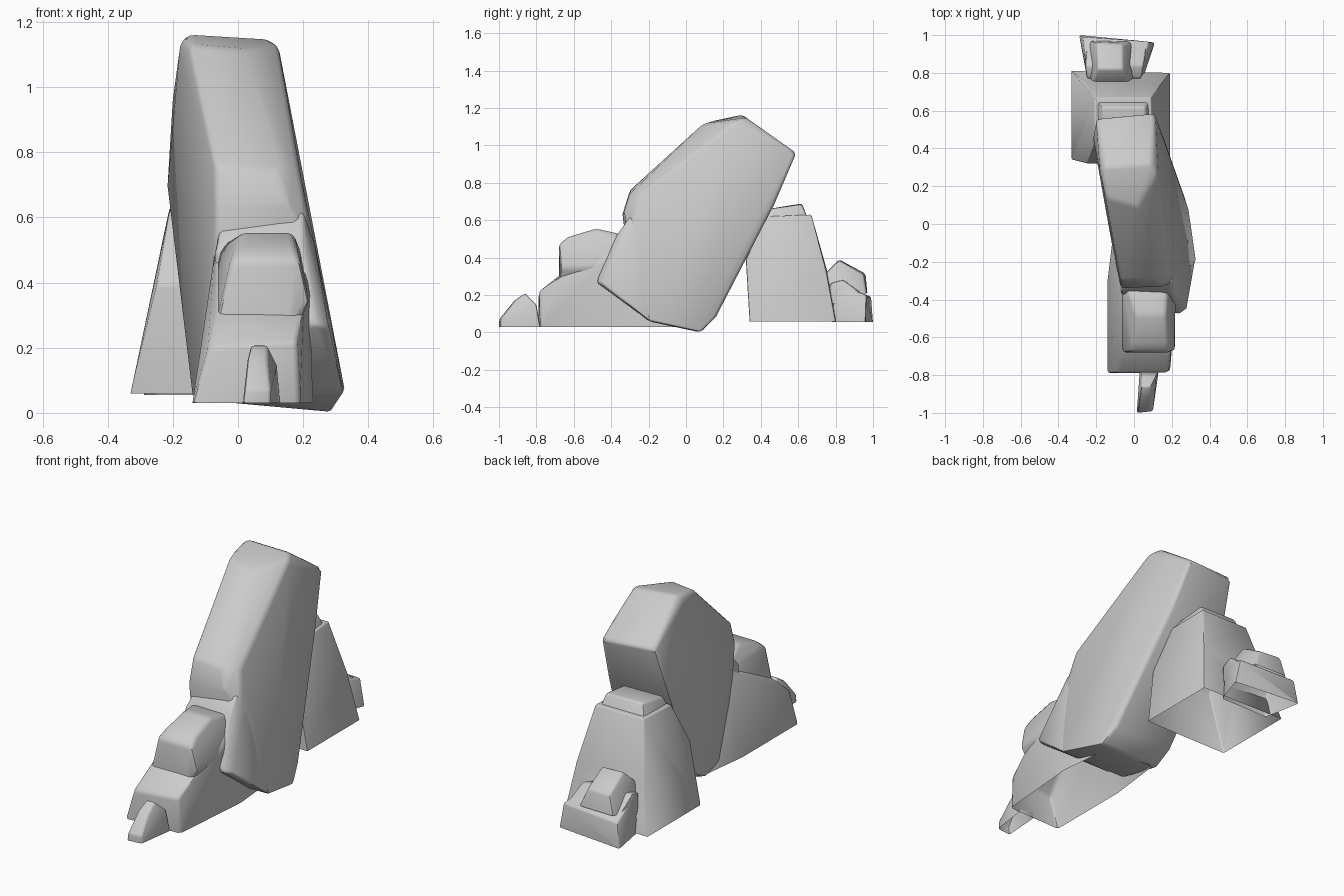
import bpy
import bmesh
import math


def rock(name, points, bevel=0.02, open_base=False):
    """Chiselled stone: convex hull of its corners with softened edges."""
    bm = bmesh.new()
    for p in points:
        bm.verts.new(p)
    res = bmesh.ops.convex_hull(bm, input=bm.verts)
    junk = {g for g in res["geom_interior"] + res["geom_unused"]
            if isinstance(g, bmesh.types.BMVert)}
    bmesh.ops.delete(bm, geom=list(junk), context='VERTS')
    bmesh.ops.dissolve_limit(bm, angle_limit=math.radians(4),
                             verts=bm.verts, edges=bm.edges)
    bmesh.ops.recalc_face_normals(bm, faces=bm.faces)
    edges = [e for e in bm.edges if len(e.link_faces) == 2
             and e.calc_face_angle() > math.radians(28)
             and not (open_base and any(f.normal.z < -0.95 for f in e.link_faces))]
    bmesh.ops.bevel(bm, geom=edges, offset=bevel, segments=2, profile=0.5,
                    affect='EDGES', clamp_overlap=True)
    # keep softened corners within the stone's own extents
    for v in bm.verts:
        for i in range(3):
            vals = [p[i] for p in points]
            v.co[i] = min(max(v.co[i], min(vals)), max(vals))
    bm.normal_update()
    if open_base:
        down = [f for f in bm.faces if f.normal.z < -0.95]
        bmesh.ops.delete(bm, geom=down, context='FACES')
    mesh = bpy.data.meshes.new(name)
    bm.to_mesh(mesh)
    bm.free()
    ob = bpy.data.objects.new(name, mesh)
    bpy.context.collection.objects.link(ob)
    bpy.ops.object.select_all(action='DESELECT')
    ob.select_set(True)
    bpy.context.view_layer.objects.active = ob
    bpy.ops.object.shade_smooth_by_angle(angle=math.radians(40))
    return ob


# Tall boulder leaning backwards
rock("leaning_boulder", [
    (-.15, .30, 1.165), (.09, .32, 1.15), (-.15, .14, 1.13), (.02, .09, 1.115),
    (-.18, .28, 1.13), (.125, .27, 1.13),
    (-.20, .56, .97), (.11, .59, .96), (-.22, .47, .70), (.15, .47, .68),
    (-.18, .30, .44), (.21, .31, .44),
    (-.14, .13, .10), (.26, .17, .19), (.26, .16, .08),
    (.29, .08, 0), (.33, -.20, .06), (-.14, .02, .04), (-.10, -.20, .06),
    (-.07, -.30, .76), (.12, -.30, .75), (.19, -.25, .74),
    (-.07, -.34, .63), (.15, -.33, .65), (.22, -.30, .55), (-.07, -.30, .30),
    (.24, -.30, .40),
], bevel=0.018)
# Its foot, spreading forward on the right
rock("boulder_foot", [
    (.24, -.48, .27), (.28, -.45, .26), (.20, -.37, .52), (.20, -.30, .62),
    (.235, -.28, .52), (.325, -.20, .065), (.25, .03, .03), (.22, -.05, .45),
    (-.10, .0, .05), (-.07, -.37, .50), (-.05, -.30, .60), (-.08, -.34, .20),
    (.0, -.20, .06),
], bevel=0.012)

# Front ledge and the block sitting on it
rock("front_ledge", [
    (-.14, -.79, .03), (.19, -.78, .03), (.23, -.30, .03), (.20, .03, .03),
    (-.10, .03, .03), (-.14, -.30, .03),
    (-.09, -.79, .20), (.18, -.785, .22), (-.06, -.67, .31), (.20, -.67, .30),
    (-.07, -.30, .50), (.22, -.45, .38), (.20, -.30, .50),
], bevel=0.015, open_base=True)
rock("front_block", [
    (.00, -.63, .51), (.18, -.63, .51), (.01, -.48, .555), (.17, -.48, .555),
    (-.02, -.68, .47), (.19, -.68, .47), (-.06, -.68, .30), (.22, -.67, .34),
    (.17, -.67, .25), (-.05, -.38, .50), (.19, -.38, .50),
    (-.06, -.28, .51), (.18, -.28, .51), (-.07, -.30, .30), (.22, -.30, .35),
], open_base=True)

# Small stone at the very front
rock("front_stone", [
    (.015, -1, .03), (.10, -.99, .03), (.13, -.78, .03), (.03, -.78, .03),
    (.02, -1, .07), (.10, -.99, .07), (.03, -.92, .17), (.09, -.92, .16),
    (.04, -.86, .21), (.09, -.86, .21), (.12, -.80, .15), (.04, -.80, .15),
], bevel=0.01, open_base=True)

# Rear boulder with its cap
rock("rear_boulder", [
    (-.33, .34, .06), (.19, .34, .06), (.19, .80, .06), (-.33, .81, .06),
    (-.25, .32, .39), (.14, .32, .39), (-.21, .43, .62), (.10, .43, .62),
    (-.21, .67, .63), (.09, .67, .63), (-.27, .76, .31), (.15, .75, .33),
], bevel=0.015, open_base=True)
rock("rear_cap", [
    (-.17, .44, .66), (.07, .44, .66), (-.17, .62, .69), (.06, .62, .685),
    (-.20, .655, .60), (.08, .655, .60), (-.20, .42, .58), (.10, .42, .58),
], bevel=0.012, open_base=True)

# Low stone at the very back, knob and shoulder resting on it
rock("back_stone", [
    (-.29, 1, .055), (.11, .96, .055), (.05, .78, .055), (-.25, .78, .055),
    (-.27, .99, .19), (.08, .965, .20), (-.25, .80, .27), (.04, .80, .25),
], bevel=0.01, open_base=True)
rock("back_knob", [
    (-.22, .74, .31), (-.03, .74, .31), (-.19, .82, .39), (-.06, .82, .385),
    (-.20, .96, .315), (-.06, .95, .31), (-.23, .97, .21), (-.02, .965, .21),
    (-.25, .80, .20), (.03, .80, .18),
], bevel=0.012, open_base=True)
rock("back_shoulder", [
    (-.26, .84, .29), (.05, .84, .28), (-.25, .77, .27), (.04, .77, .26),
    (-.25, .95, .20), (.07, .95, .20), (-.25, .77, .15), (.04, .77, .15),
], bevel=0.012, open_base=True)
